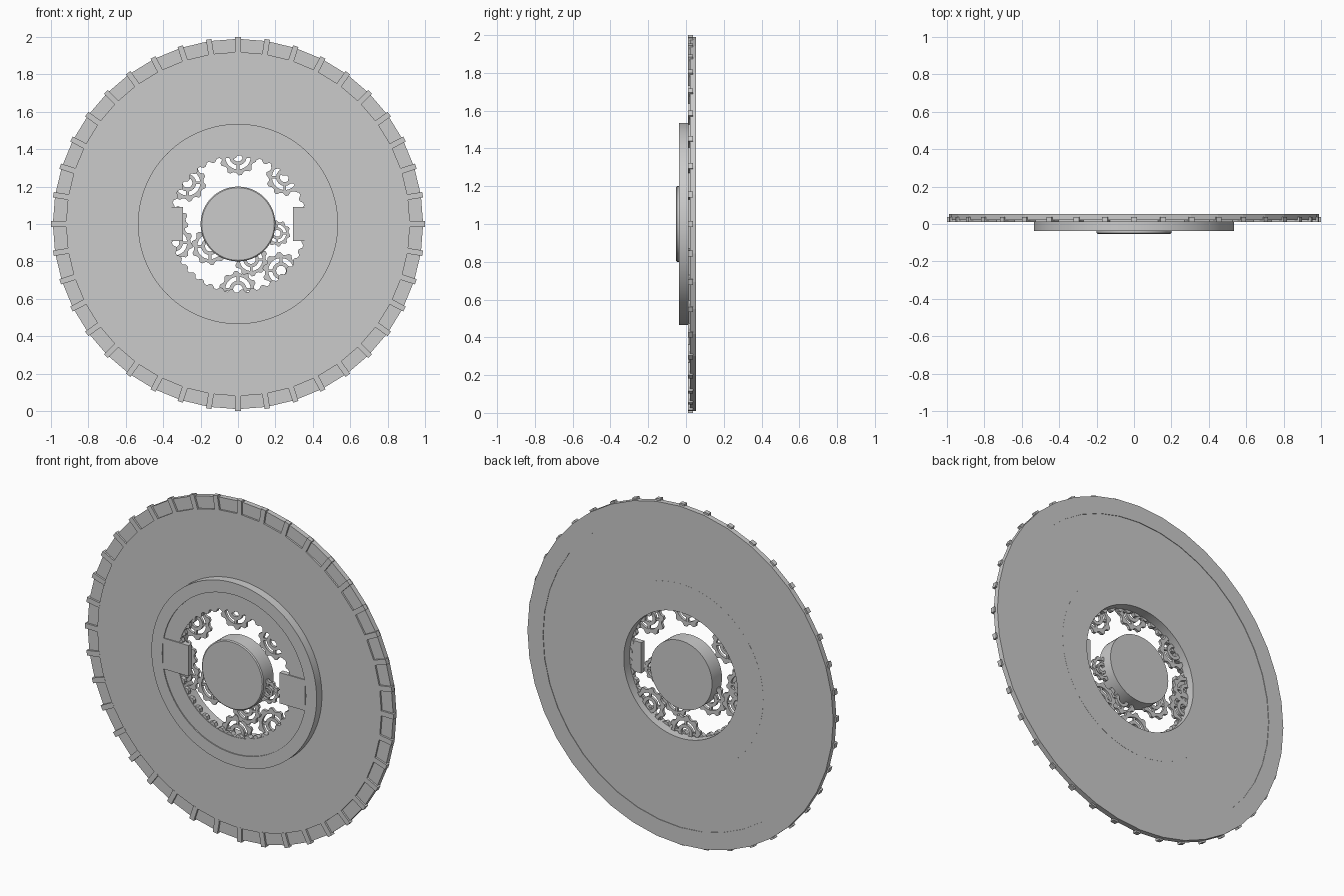
import bpy, bmesh, math
from mathutils import Matrix, Vector

if "Cube" in bpy.data.objects:
    bpy.data.objects.remove(bpy.data.objects["Cube"])

CZ = 1.0                      # height of the wheel axis
FRONT, BACK = -0.0525, 0.0525


def finish(name, bm, smooth=False):
    bmesh.ops.recalc_face_normals(bm, faces=bm.faces)
    mesh = bpy.data.meshes.new(name)
    bm.to_mesh(mesh)
    bm.free()
    obj = bpy.data.objects.new(name, mesh)
    bpy.context.collection.objects.link(obj)
    if smooth:
        bpy.ops.object.select_all(action='DESELECT')
        obj.select_set(True)
        bpy.context.view_layer.objects.active = obj
        bpy.ops.object.shade_smooth_by_angle(angle=math.radians(25))
    return obj


def loft(bm, loops):
    """Join closed loops of points with quads, last loop back to the first."""
    rings = [[bm.verts.new(p) for p in loop] for loop in loops]
    n = len(rings[0])
    for a, b in zip(rings, rings[1:] + rings[:1]):
        for i in range(n):
            j = (i + 1) % n
            bm.faces.new((a[i], a[j], b[j], b[i]))


def circle(radii, y, x=0.0, z=CZ, turn=0.0):
    n = len(radii)
    return [Vector((x + r * math.sin(math.tau * i / n + turn), y,
                    z + r * math.cos(math.tau * i / n + turn)))
            for i, r in enumerate(radii)]


def lathe(name, profile, sides, smooth):
    """Closed (radius, y) profile turned round the wheel axis."""
    bm = bmesh.new()
    loft(bm, [circle([r] * sides, y) for r, y in profile])
    return finish(name, bm, smooth)


def add_ring(bm, outer, inner, y0, y1, **place):
    loft(bm, [circle(r, y, **place) for r, y in
              ((outer, y0), (outer, y1), (inner, y1), (inner, y0))])


def add_box(bm, size, matrix):
    bmesh.ops.create_cube(bm, size=1, matrix=matrix @ Matrix.Diagonal((*size, 1)))


# Faceted wheel plate with a stepped-back rim and a shallow rear recess
lathe("wheel_plate", [(0.5, 0.012), (0.92, 0.012), (0.92, 0.022), (0.99, 0.022),
                      (0.99, BACK), (0.89, BACK), (0.89, BACK - 0.003),
                      (0.5, BACK - 0.003)], 40, False)

# Cleats bridging the rim step at every corner
bm = bmesh.new()
for i in range(40):
    spin = Matrix.Translation((0, 0, CZ)) @ Matrix.Rotation(math.tau * i / 40, 4, 'Y')
    add_box(bm, (0.03, 0.026, 0.085), spin @ Matrix.Translation((0, 0.024, 0.957)))
finish("rim_cleats", bm)

# Raised collar lining the central opening
lathe("collar", [(0.368, -0.031), (0.465, -0.031), (0.465, -0.037), (0.535, -0.037),
                 (0.535, BACK - 0.0025), (0.368, BACK - 0.0025)], 96, True)

# Fine internal teeth inside the collar
bm = bmesh.new()
add_ring(bm, [0.38] * 160, [0.367, 0.367, 0.352, 0.352] * 40, -0.028, -0.004)
finish("internal_teeth", bm)

# Two tabs reaching in from the collar
for side, name in ((1, "left_tab"), (-1, "right_tab")):
    bm = bmesh.new()
    add_box(bm, (0.165, 0.03, 0.18), Matrix.Translation((side * 0.3775, -0.022, CZ)))
    finish(name, bm)

# Central hub with a chamfered edge and closed ends
bm = bmesh.new()
rings = [[bm.verts.new(p) for p in circle([r] * 64, y)] for r, y in
         ((0.194, FRONT), (0.2, FRONT + 0.005), (0.2, BACK - 0.008))]
for a, b in zip(rings, rings[1:]):
    for i in range(64):
        bm.faces.new((a[i], a[i - 1], b[i - 1], b[i]))
bm.faces.new(rings[0])
bm.faces.new(rings[-1])
finish("hub", bm, True)


# Small clockwork gears: toothed ring, inner ring and four spokes
def gear(name, x, z, r, y):
    bm = bmesh.new()
    y0, y1 = y - 0.008, y + 0.008
    place = dict(x=x, z=z, turn=-math.tau / 32)
    add_ring(bm, [r, r, r * 0.86, r * 0.86] * 10, [r * 0.68] * 40, y0, y1, **place)
    add_ring(bm, [r * 0.46] * 40, [r * 0.26] * 40, y0, y1, **place)
    for k in range(4):
        spin = Matrix.Translation((x, y, z)) @ Matrix.Rotation(math.tau * k / 4, 4, 'Y')
        add_box(bm, (r * 0.14, 0.012, r * 0.32),
                spin @ Matrix.Translation((0, 0, r * 0.57)))
    finish(name, bm)


GEARS = [(0, 1.36, 0.1), (-0.27, 1.22, 0.1), (0.25, 1.25, 0.1), (-0.34, 0.9, 0.1),
         (-0.15, 0.88, 0.1), (0, 0.65, 0.1), (0.07, 0.81, 0.09), (0.23, 0.75, 0.1),
         (0.21, 0.95, 0.07), (-0.36, 1.01, 0.095)]
for i, (x, z, r) in enumerate(GEARS):
    gear(f"gear_{i + 1}", x, z, r, -0.018 + 0.018 * (i % 2))
